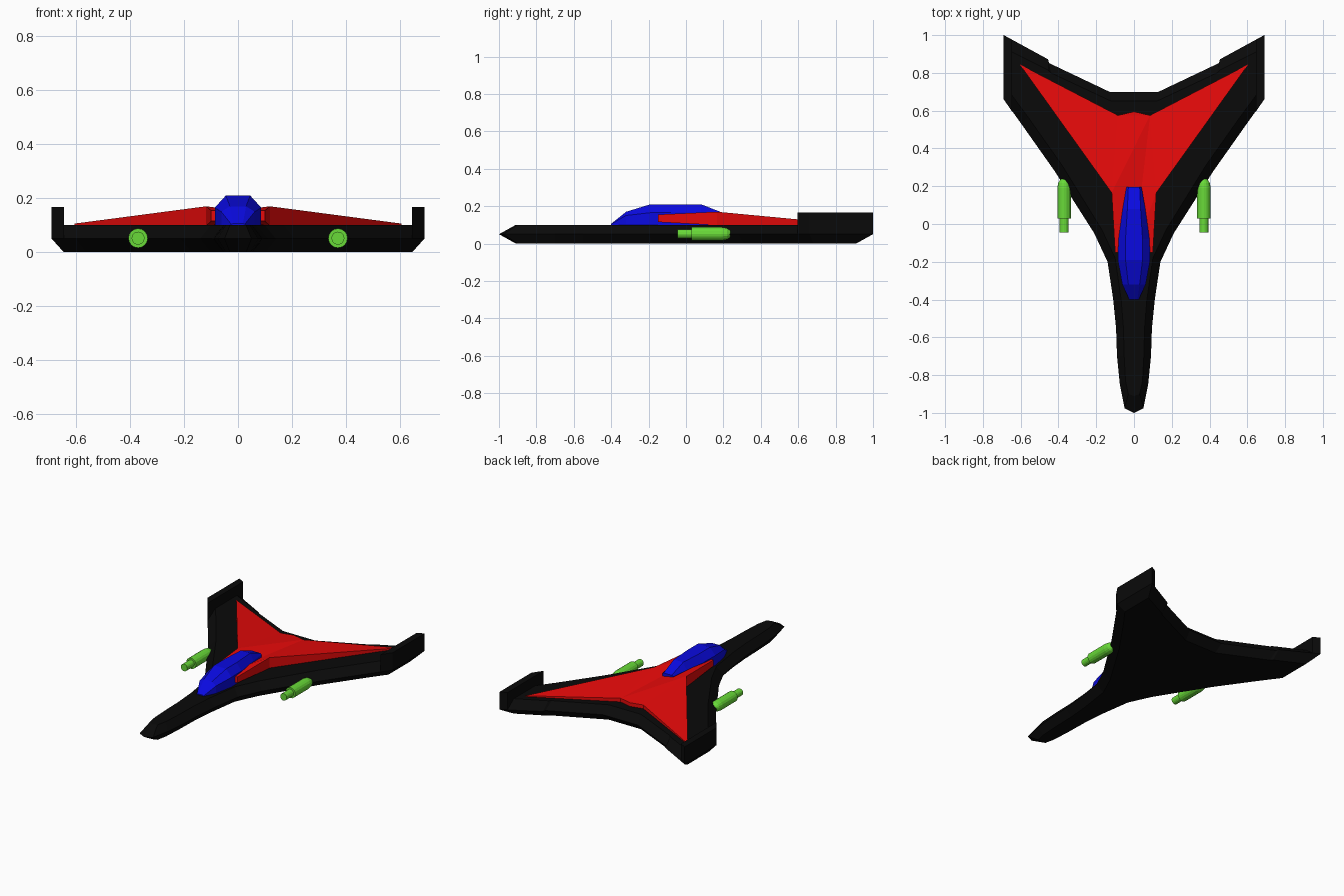
import bpy, bmesh
from math import cos, sin, tau

if "Cube" in bpy.data.objects:
    bpy.data.objects.remove(bpy.data.objects["Cube"])


def material(name, rgb):
    m = bpy.data.materials.new(name)
    m.diffuse_color = (*rgb, 1)
    m.use_nodes = True
    m.node_tree.nodes["Principled BSDF"].inputs["Base Color"].default_value = m.diffuse_color
    return m


BLACK = material("black", (0.003, 0.003, 0.003))
RED = material("red", (0.8, 0.003, 0.003))
BLUE = material("blue", (0.003, 0.003, 0.75))
GREEN = material("green", (0.14, 0.7, 0.04))


def loft(name, rings, mat):
    """Skin a stack of closed rings with equal point counts and cap both ends."""
    bm = bmesh.new()
    loops = [[bm.verts.new(p) for p in ring] for ring in rings]
    n = len(loops[0])
    for a, b in zip(loops, loops[1:]):
        for i in range(n):
            j = (i + 1) % n
            bm.faces.new((a[i], a[j], b[j], b[i]))
    caps = [bm.faces.new(loops[0]), bm.faces.new(loops[-1])]
    bm.normal_update()
    bmesh.ops.triangulate(bm, faces=caps, ngon_method='EAR_CLIP')
    bmesh.ops.recalc_face_normals(bm, faces=bm.faces)
    mesh = bpy.data.meshes.new(name)
    bm.to_mesh(mesh)
    bm.free()
    obj = bpy.data.objects.new(name, mesh)
    bpy.context.collection.objects.link(obj)
    mesh.materials.append(mat)
    return obj


def mirrored(half):
    """Full outline from a right half running from x=0 to x=0."""
    return half + [(-p[0], *p[1:]) for p in reversed(half) if p[0] > 0]


# hull: outline at mid height, inset on the top and bottom
outline = [(0, -1.0), (0.05, -0.975), (0.075, -0.85), (0.09, -0.7), (0.095, -0.55),
           (0.11, -0.4), (0.14, -0.2), (0.21, -0.05), (0.42, 0.28), (0.6, 0.535),
           (0.69, 0.66), (0.69, 1.0), (0.455, 0.872), (0.45, 0.852), (0.13, 0.7), (0, 0.7)]
inset = [(0, -0.91), (0.03, -0.9), (0.045, -0.83), (0.052, -0.7), (0.056, -0.55),
         (0.068, -0.4), (0.1, -0.18), (0.17, -0.03), (0.38, 0.31), (0.56, 0.565),
         (0.645, 0.68), (0.645, 0.91), (0.455, 0.815), (0.44, 0.8), (0.12, 0.65), (0, 0.65)]
loft("hull", [[(x, y, z) for x, y in mirrored(o)]
              for o, z in ((inset, 0), (outline, 0.05), (inset, 0.1))], BLACK)

# upper red wing panel, thinning out towards the wing tips
panel = mirrored([(0, -0.15, 0.155), (0.1, -0.15, 0.155), (0.118, 0.165, 0.17),
                  (0.605, 0.845, 0.106), (0.085, 0.575, 0.125), (0, 0.595, 0.125)])
loft("wing_panel", [[(x, y, 0.115 if y < 0 else 0.098) for x, y, z in panel], panel], RED)

# canopy: cross-sections (y, half width, shoulder z, top half width, top z)
sections = [(-0.4, 0.025, 0.104, 0.018, 0.106), (-0.32, 0.062, 0.15, 0.03, 0.17),
            (-0.19, 0.086, 0.165, 0.045, 0.21), (-0.08, 0.082, 0.165, 0.045, 0.21),
            (0.08, 0.06, 0.165, 0.035, 0.21), (0.195, 0.04, 0.16, 0.03, 0.165)]
loft("canopy", [[(w, y, 0.095), (w, y, s), (t, y, z), (-t, y, z), (-w, y, s), (-w, y, 0.095)]
                for y, w, s, t, z in sections], BLUE)

# wing-tip fins and guns
gun = [(-0.045, 0.024), (0.03, 0.024), (0.03, 0.036), (0.19, 0.036),
       (0.218, 0.031), (0.235, 0.02), (0.242, 0.008)]
for side, s in (("right", 1), ("left", -1)):
    fin = [(0.645, 0.595), (0.69, 0.66), (0.69, 1.0), (0.645, 0.975)]
    loft(side + "_fin", [[(s * x, y, z) for x, y in fin] for z in (0.05, 0.167)], BLACK)
    loft(side + "_gun", [[(s * 0.37 + r * cos(tau * i / 16), y, 0.052 + r * sin(tau * i / 16))
                          for i in range(16)] for y, r in gun], GREEN)
